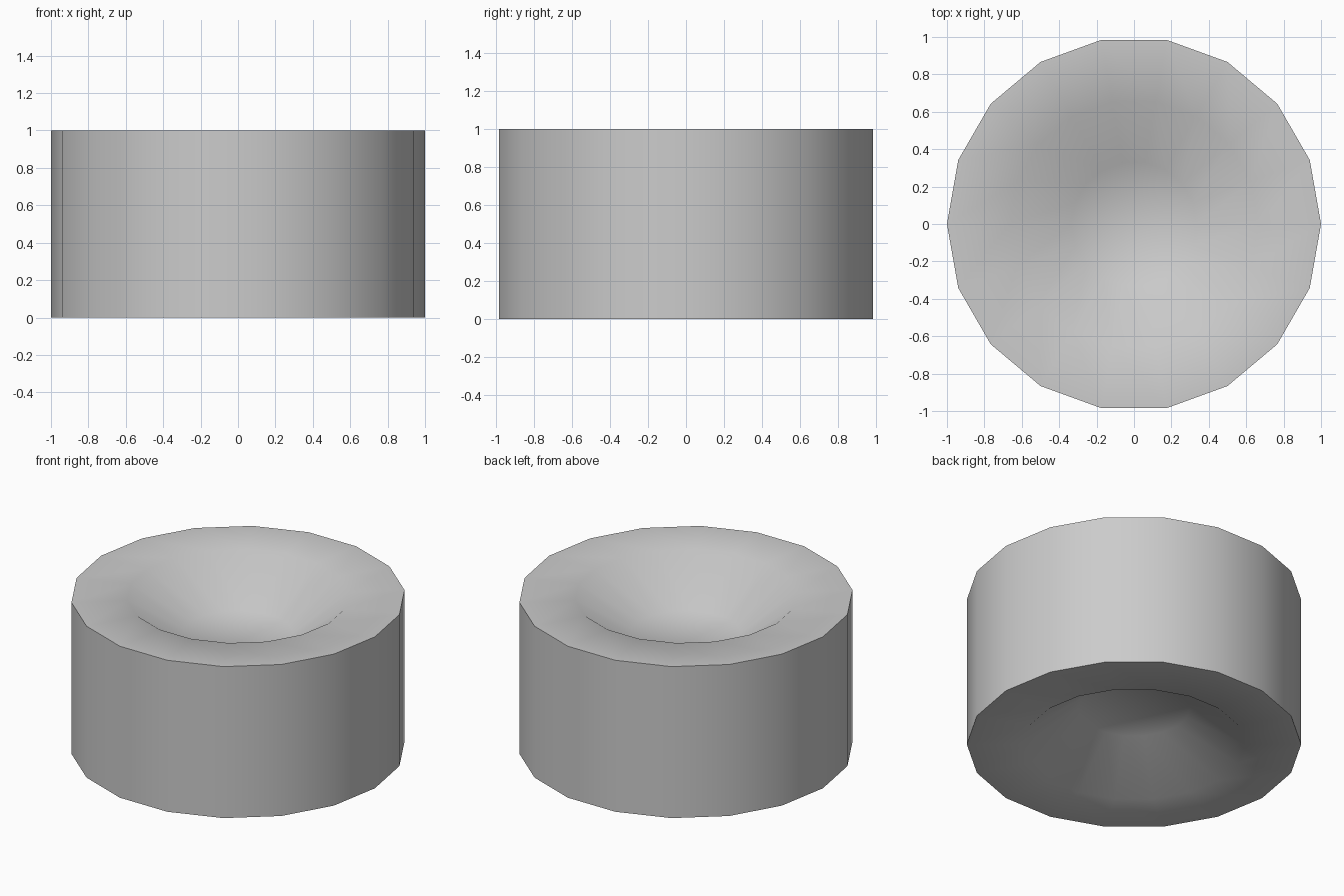
import bpy, bmesh, math

if "Cube" in bpy.data.objects:
    bpy.data.objects.remove(bpy.data.objects["Cube"])

SIDES = 18
# (radius, height) from the upper dish floor, over the rim, to the lower dish ceiling
PROFILE = [(0.335, 0.75), (0.665, 1.0), (1.0, 1.0),
           (1.0, 0.0), (0.665, 0.0), (0.335, 0.25)]


def ring(bm, r, z):
    step = 2 * math.pi / SIDES
    return [bm.verts.new((r * math.cos(i * step), r * math.sin(i * step), z))
            for i in range(SIDES)]


bm = bmesh.new()
rings = [ring(bm, r, z) for r, z in PROFILE]

# Walls between neighbouring rings
for a, b in zip(rings, rings[1:]):
    for i in range(SIDES):
        j = (i + 1) % SIDES
        bm.faces.new((a[i], b[i], b[j], a[j]))

# Dish floors
bm.faces.new(rings[0])
bm.faces.new(rings[-1][::-1])
bmesh.ops.recalc_face_normals(bm, faces=bm.faces)

mesh = bpy.data.meshes.new("dished_drum")
bm.to_mesh(mesh)
bm.free()
drum = bpy.data.objects.new("dished_drum", mesh)
bpy.context.collection.objects.link(drum)

# Soft dishes and side, crisp outer rims
bpy.context.view_layer.objects.active = drum
drum.select_set(True)
bpy.ops.object.shade_smooth_by_angle(angle=math.radians(65))
